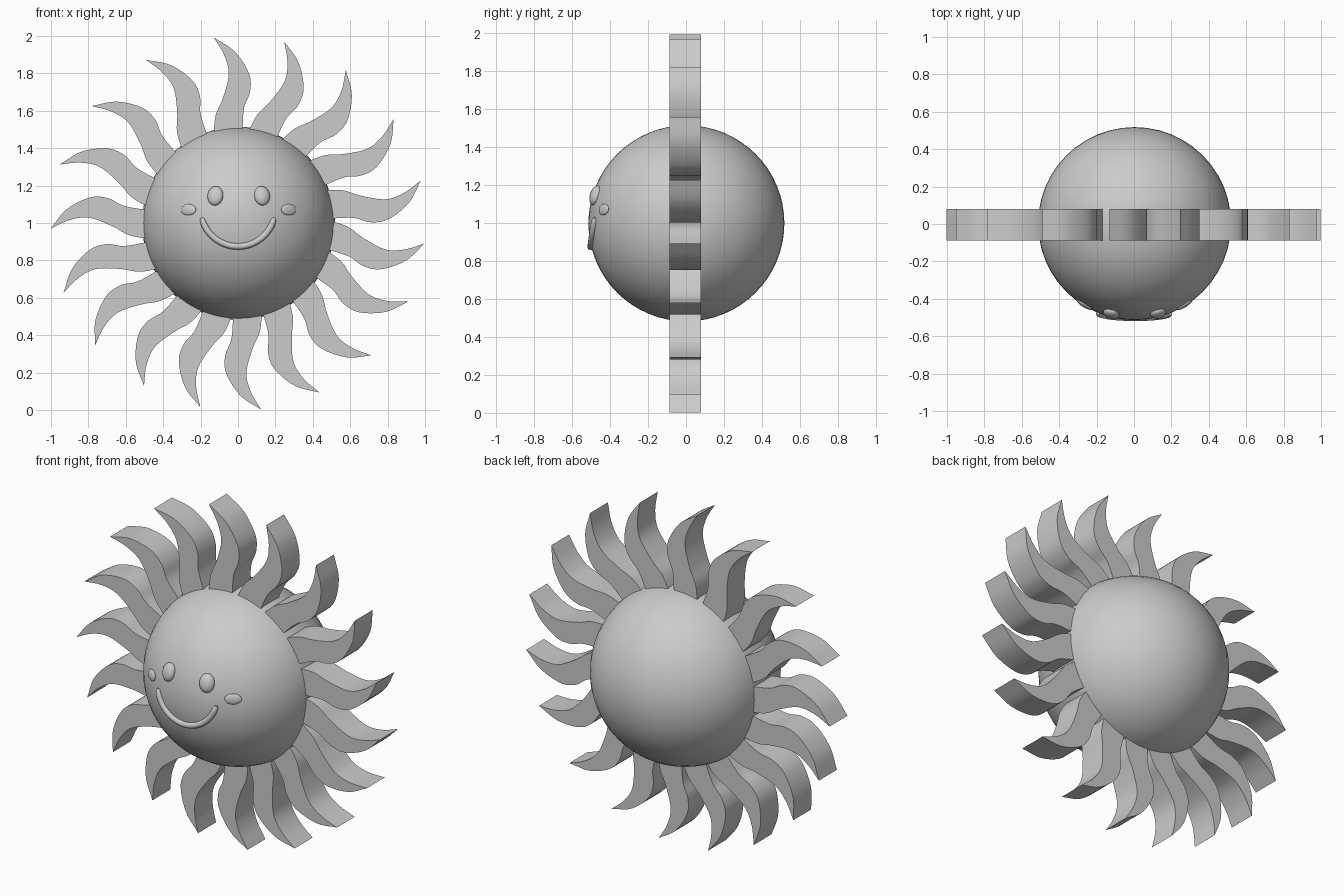
import bpy, bmesh, math
from math import cos, sin, radians, sqrt
from mathutils import Vector

if "Cube" in bpy.data.objects:
    bpy.data.objects.remove(bpy.data.objects["Cube"])

C = Vector((0.003, 0.002, 0.998))   # body centre
R = 0.516


def sphere(name, loc, scale, seg, rings, rot=None):
    bpy.ops.mesh.primitive_uv_sphere_add(segments=seg, ring_count=rings, radius=1, location=loc)
    o = bpy.context.object
    o.name = name
    o.scale = scale
    if rot:
        o.rotation_mode = 'QUATERNION'
        o.rotation_quaternion = rot
    bpy.ops.object.shade_smooth()
    return o


def on_body(x, z, lift=0.0):
    """Point on the front of the body, and its outward normal."""
    dx, dz = x - C.x, z - C.z
    n = Vector((dx, -sqrt(R * R - dx * dx - dz * dz), dz)).normalized()
    return C + n * (R + lift), n


def smooth_line(pts, steps=5):
    """Catmull-Rom samples through 2D points."""
    p = [Vector(q) for q in pts]
    p = [2 * p[0] - p[1]] + p + [2 * p[-1] - p[-2]]
    out = []
    for i in range(1, len(p) - 2):
        a, b, c, d = p[i - 1:i + 3]
        for s in range(steps):
            t = s / steps
            out.append(0.5 * (2 * b + (c - a) * t + (2 * a - 5 * b + 4 * c - d) * t**2
                              + (3 * b - a - 3 * c + d) * t**3))
    return out + [p[-2]]


# Body
sphere("body", C, (R, R, R), 48, 32)

# Eyes and cheeks, turned to follow the body surface
for side, name in ((-1, "left"), (1, "right")):
    p, n = on_body(0.004 + side * 0.125, 1.145)
    sphere(name + "_eye", p, (0.043, 0.028, 0.053), 24, 16, n.to_track_quat('Y', 'Z'))
    p, n = on_body(0.003 + side * 0.268, 1.071)
    sphere(name + "_cheek", p, (0.047, 0.012, 0.03), 24, 16, n.to_track_quat('Y', 'Z'))

# Smile: round tube laid on the body
cu = bpy.data.curves.new("smile", 'CURVE')
cu.dimensions = '3D'
cu.bevel_depth = 0.017
cu.bevel_resolution = 4
cu.use_fill_caps = True
N = 40
sp = cu.splines.new('POLY')
sp.points.add(N)
for i, pt in enumerate(sp.points):
    a = radians(-167 + 154 * i / N)
    p, n = on_body(0.197 * cos(a), 1.072 + 0.197 * sin(a), 0.003)
    pt.co = (*p, 1)
    e = min(i, N - i)
    pt.radius = (0.5, 0.8, 0.95)[e] if e < 3 else 1.0
smile = bpy.data.objects.new("smile", cu)
bpy.context.collection.objects.link(smile)
bpy.ops.object.select_all(action='DESELECT')
smile.select_set(True)
bpy.context.view_layer.objects.active = smile
bpy.ops.object.convert(target='MESH')
bpy.ops.object.shade_smooth_by_angle(angle=radians(40))

# Wavy ray profile (hundredths, relative to body centre, topmost ray)
ccw_edge = [(-12.8, 99.5), (-7.2, 90), (-4.8, 79.7), (-8, 67), (-11.8, 58), (-12.8, 49), (-12.3, 45)]
cw_edge = [(-12.8, 99.5), (-1.6, 92), (6, 80.2), (6.6, 70.6), (3.4, 62), (2.5, 51), (2.3, 45)]
outline = smooth_line(ccw_edge) + smooth_line(cw_edge)[:0:-1]
shape = [complex(v.x, v.y) / 100 for v in outline]

# Ray tip angles around the body
tips = [97.5, 75.8, 55, 34, 13.3, -6, -24.5, -44.6, -64.2, -82.8, -101.5,
        -120, -139.5, -158.3, -178.3, 161.7, 141.3, 119.4]
for k, ang in enumerate(tips):
    turn = complex(cos(radians(ang - 97.4)), sin(radians(ang - 97.4)))
    bm = bmesh.new()
    pts = [q * turn for q in shape]
    f = bm.faces.new([bm.verts.new((q.real, -0.088, q.imag + 0.997)) for q in pts])
    ext = bmesh.ops.extrude_face_region(bm, geom=[f])
    bmesh.ops.translate(bm, vec=(0, 0.168, 0),
                        verts=[g for g in ext["geom"] if isinstance(g, bmesh.types.BMVert)])
    bmesh.ops.recalc_face_normals(bm, faces=bm.faces)
    me = bpy.data.meshes.new("ray")
    bm.to_mesh(me)
    bm.free()
    o = bpy.data.objects.new("ray_%02d" % (k + 1), me)
    bpy.context.collection.objects.link(o)
    bpy.ops.object.select_all(action='DESELECT')
    o.select_set(True)
    bpy.context.view_layer.objects.active = o
    bpy.ops.object.shade_smooth_by_angle(angle=radians(35))
